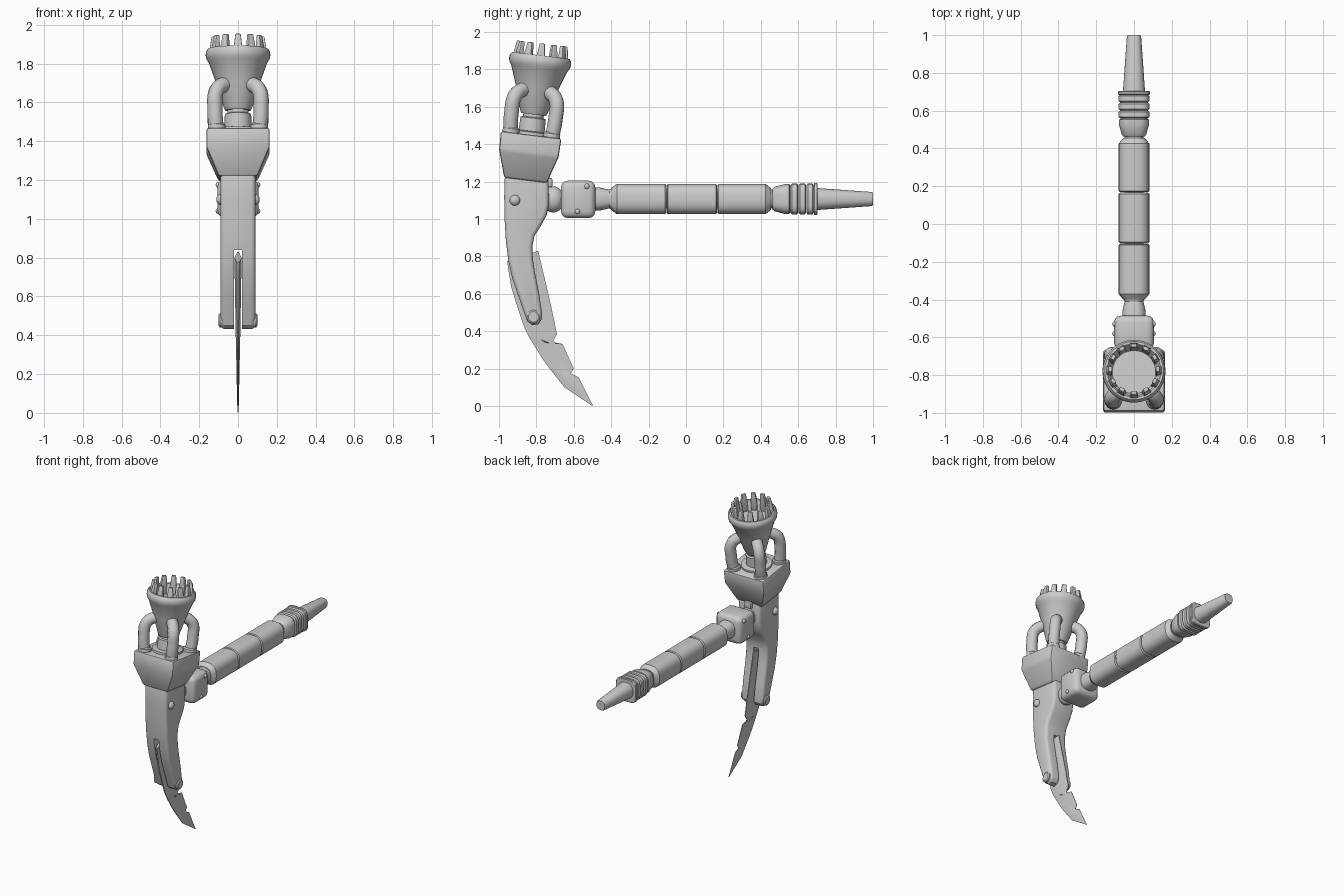
import bpy, bmesh, math
from mathutils import Matrix, Vector

if "Cube" in bpy.data.objects:
    bpy.data.objects.remove(bpy.data.objects["Cube"])

def add_mesh(name, bm, matrix=None):
    if matrix:
        bm.transform(matrix)
    bmesh.ops.recalc_face_normals(bm, faces=bm.faces)
    me = bpy.data.meshes.new(name)
    bm.to_mesh(me)
    bm.free()
    ob = bpy.data.objects.new(name, me)
    bpy.context.collection.objects.link(ob)
    return ob

def bridge(bm, rings):
    """Skin rings of equal length and cap both ends."""
    vs = [[bm.verts.new(p) for p in ring] for ring in rings]
    n = len(vs[0])
    for a, b in zip(vs, vs[1:]):
        for i in range(n):
            bm.faces.new((a[i], a[(i + 1) % n], b[(i + 1) % n], b[i]))
    bm.faces.new(vs[0])
    bm.faces.new(vs[-1])

def turned(name, profile, matrix, power=2.0, n=40):
    """Profile of (height, radius); power above 2 gives a squarer section."""
    def pt(i, h, r):
        c, s = math.cos(2 * math.pi * i / n), math.sin(2 * math.pi * i / n)
        f = lambda v: math.copysign(abs(v) ** (2 / power), v)
        return (r * f(c), r * f(s), h)
    bm = bmesh.new()
    bridge(bm, [[pt(i, h, r) for i in range(n)] for h, r in profile])
    return add_mesh(name, bm, matrix)

def bevel(ob, width, segments=3, angle=40):
    m = ob.modifiers.new("bevel", 'BEVEL')
    m.width, m.segments = width, segments
    m.limit_method, m.angle_limit = 'ANGLE', math.radians(angle)

def box(name, lo, hi):
    bm = bmesh.new()
    bmesh.ops.create_cube(bm, size=1)
    size = Vector(hi) - Vector(lo)
    mid = (Vector(hi) + Vector(lo)) / 2
    return add_mesh(name, bm, Matrix.Translation(mid) @ Matrix.Diagonal((*size, 1)))

def ball(name, loc, scale):
    bm = bmesh.new()
    bmesh.ops.create_uvsphere(bm, u_segments=20, v_segments=12, radius=1)
    return add_mesh(name, bm, Matrix.Translation(loc) @ Matrix.Diagonal((*scale, 1)))

# Frames: tilted head, and handle axis along +y
HEAD = Matrix.Translation((0, -0.828, 1.45)) @ Matrix.Rotation(math.radians(-7), 4, 'X')
HANDLE = Matrix.Translation((0, 0, 1.107)) @ Matrix.Rotation(math.radians(-90), 4, 'X')

# Head block: square top tapering to the body
bm = bmesh.new()
bridge(bm, [[(sx * x, sy * y, z) for sx, sy in ((1, 1), (-1, 1), (-1, -1), (1, -1))]
            for z, x, y in ((0, .163, .163), (-.1, .163, .16), (-.245, .1, .115))])
bevel(add_mesh("head_block", bm, HEAD), 0.012, 2, 20)

# Neck and hollow cup
turned("cup_neck", [(-.02, .105), (.015, .105), (.02, .07), (.09, .068), (.095, .055), (.14, .055)], HEAD)
turned("cup", [(.11, .066), (.125, .074), (.25, .112), (.36, .152), (.375, .163), (.395, .167), (.415, .165),
               (.428, .155), (.428, .142), (.415, .132), (.37, .124), (.36, .115)], HEAD)

# Crown of teeth inside the rim
for k in range(12):
    bm = bmesh.new()
    bridge(bm, [[(r + sx * t, sy * w, z) for sx, sy in ((1, 1), (-1, 1), (-1, -1), (1, -1))]
                for z, r, t, w in ((.36, .128, .014, .021), (.43, .132, .014, .021), (.492, .126, .01, .014))])
    turn = Matrix.Rotation(math.radians(30 * k), 4, 'Z')
    bevel(add_mesh("cup_tooth", bm, HEAD @ turn), 0.004, 2)

# Four bent pipes joining block and cup
for k in range(4):
    turn = HEAD @ Matrix.Rotation(math.radians(45 + 90 * k), 4, 'Z')
    cu = bpy.data.curves.new("pipe", 'CURVE')
    cu.dimensions, cu.bevel_depth, cu.bevel_resolution, cu.use_fill_caps = '3D', 0.039, 4, True
    sp = cu.splines.new('BEZIER')
    pts = [(.155, -.02), (.168, .1), (.155, .2), (.085, .245)]
    sp.bezier_points.add(len(pts) - 1)
    for bp, (r, z) in zip(sp.bezier_points, pts):
        bp.co = turn @ Vector((r, 0, z))
        bp.handle_left_type = bp.handle_right_type = 'AUTO'
    ob = bpy.data.objects.new("pipe", cu)
    bpy.context.collection.objects.link(ob)
    turned("pipe_foot", [(-.01, .045), (.02, .045), (.028, .038)],
           turn @ Matrix.Translation((.155, 0, 0)), n=24)

# Forked body: side profile extruded across x, slot cut for the blade
side = [(-.968, 1.25), (-.972, 1.12), (-.97, 1.0), (-.963, .88), (-.95, .78), (-.928, .68), (-.897, .59),
        (-.862, .49), (-.848, .452), (-.82, .432), (-.788, .438), (-.77, .465), (-.77, .5), (-.785, .6),
        (-.805, .7), (-.818, .78), (-.822, .85), (-.81, .91), (-.775, .965), (-.745, 1.02), (-.733, 1.08),
        (-.735, 1.22)]
bm = bmesh.new()
bridge(bm, [[(x, y, z) for y, z in side] for x in (-.09, .09)])
body = add_mesh("forked_body", bm)
bevel(body, 0.022, 3, 60)
cutter = box("slot_cutter", (-.02, -1.2, .3), (.02, -.5, .84))
cutter.hide_render = True
m = body.modifiers.new("slot", 'BOOLEAN')
m.operation, m.object, m.solver = 'DIFFERENCE', cutter, 'EXACT'

# Thin notched blade: paired outer and inner edge points
edges = [(-.957, .775, -.79, .83), (-.935, .64, -.755, .68), (-.905, .54, -.72, .53), (-.875, .45, -.69, .385),
         (-.86, .41, -.71, .35), (-.845, .38, -.695, .325), (-.825, .345, -.66, .332), (-.775, .265, -.6, .2),
         (-.765, .25, -.617, .175), (-.74, .215, -.575, .155), (-.65, .1, -.535, .075), (-.502, .002, -.498, .004)]
rings = []
for oy, oz, iy, iz in edges:
    t = 0.003 + 0.016 * oz / 0.78
    my, mz = oy * .55 + iy * .45, oz * .55 + iz * .45
    rings.append([(t * .3, oy, oz), (t, my, mz), (t * .2, iy, iz),
                  (-t * .2, iy, iz), (-t, my, mz), (-t * .3, oy, oz)])
bm = bmesh.new()
bridge(bm, rings)
add_mesh("blade", bm)

# Collar and ball joint between body and handle
bevel(box("collar", (-.105, -.668, 1.005), (.105, -.485, 1.205)), 0.035, 3)
ball("ball_joint", (0, -.71, 1.105), (.06, .06, .07))
bevel(box("body_lug", (-.03, -.75, 1.17), (.03, -.715, 1.22)), 0.008, 2)

# Bolts and prong caps on both sides
for s in (-1, 1):
    ball("body_bolt", (s * .09, -.915, 1.1), (.022, .028, .028))
    for y, z in ((-.53, 1.175), (-.58, 1.04)):
        ball("collar_bolt", (s * .103, y, z), (.012, .014, .014))
    cap = Matrix.Translation((s * .08, -.815, .477)) @ Matrix.Rotation(math.radians(90 * s), 4, 'Y')
    turned("prong_cap", [(0, .036), (.014, .036), (.02, .028)], cap, n=24)

# Handle: neck, three grip segments, ringed end and tapered tail
turned("handle_neck", [(-.5, .062), (-.465, .062), (-.41, .05), (-.385, .06), (-.36, .06)], HANDLE, 2.5)
for a, b, lead, tail in ((-.4, -.105, .03, .006), (-.102, .166, .006, .006), (.169, .455, .006, .03)):
    turned("grip_segment", [(a, .058 if lead > .01 else .074), (a + lead, .081), (b - tail, .081),
                            (b, .058 if tail > .01 else .074)], HANDLE, 2.7)
turned("grip_core", [(-.38, .05), (.6, .05)], HANDLE, 2.7)
turned("end_collar", [(.462, .056), (.475, .066), (.53, .08), (.552, .08), (.556, .072), (.57, .072)], HANDLE, 3)
for y in (.56, .602, .644):
    turned("end_ring", [(y, .074), (y + .007, .082), (y + .033, .082), (y + .04, .074)], HANDLE, 4)
turned("end_plate", [(.684, .08), (.688, .085), (.7, .085), (.704, .08)], HANDLE, 4)
turned("tail", [(.68, .06), (.99, .038), (1.0, .034)], HANDLE, 2.3)

# Bake modifiers and curves, then shade
bpy.ops.object.select_all(action='SELECT')
bpy.context.view_layer.objects.active = body
bpy.ops.object.convert(target='MESH')
bpy.data.objects.remove(cutter)
bpy.ops.object.select_all(action='SELECT')
bpy.ops.object.shade_smooth_by_angle(angle=math.radians(32))
